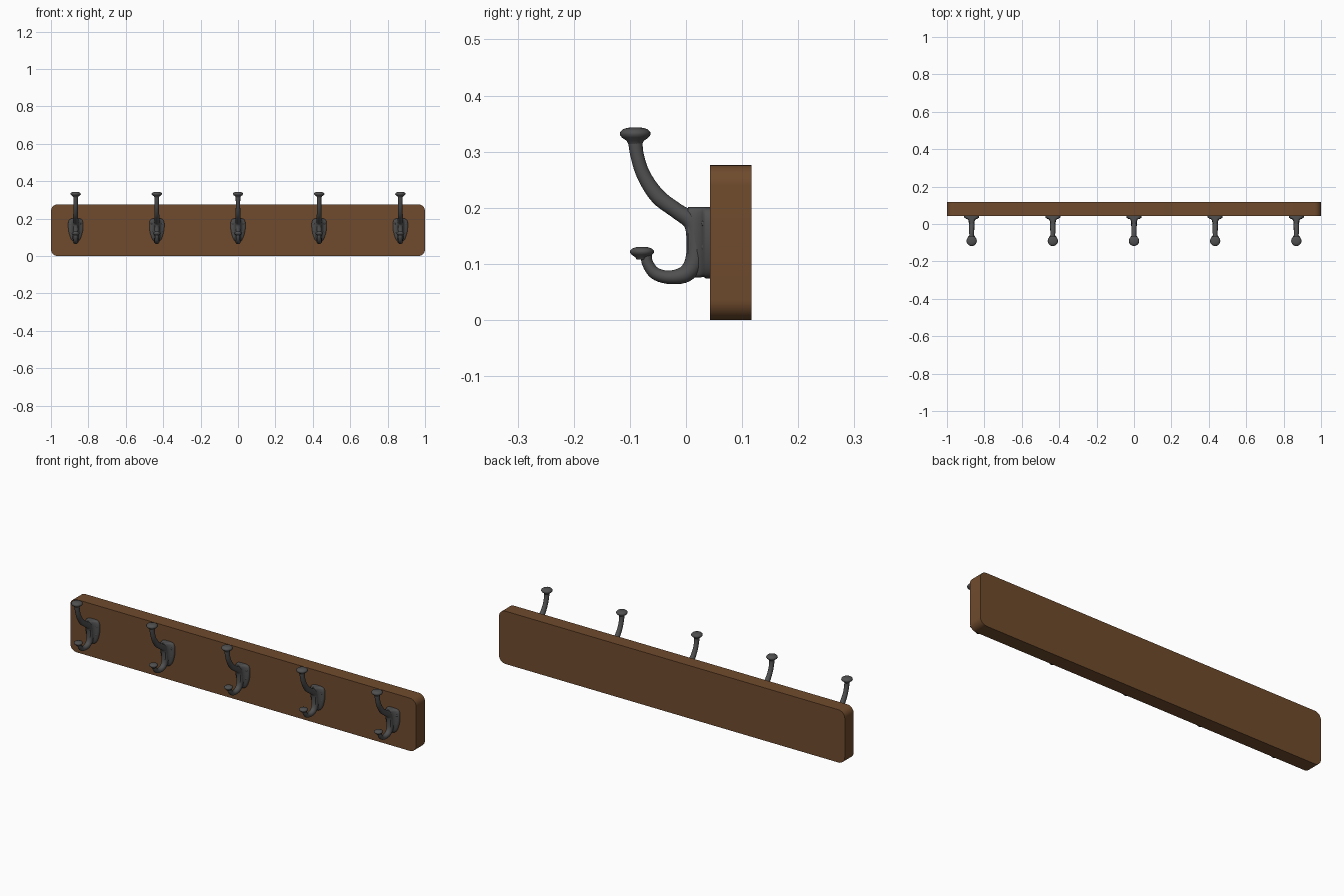
import bpy, bmesh, math
from mathutils import Vector

if "Cube" in bpy.data.objects:
    bpy.data.objects.remove(bpy.data.objects["Cube"])


def material(name, rgb):
    m = bpy.data.materials.new(name)
    m.diffuse_color = (*rgb, 1)
    m.use_nodes = True
    m.node_tree.nodes["Principled BSDF"].inputs["Base Color"].default_value = m.diffuse_color
    return m


def skin(bm, rings):
    # join closed rings of equal size and cap both ends
    loops = [[bm.verts.new(p) for p in r] for r in rings]
    n = len(loops[0])
    for a, b in zip(loops, loops[1:]):
        for i in range(n):
            bm.faces.new((a[i], a[(i + 1) % n], b[(i + 1) % n], b[i]))
    bm.faces.new(loops[0][::-1])
    bm.faces.new(loops[-1])


def spline(pts, steps):
    # Catmull-Rom through the points
    v = [Vector(p) for p in pts]
    v = [2 * v[0] - v[1]] + v + [2 * v[-1] - v[-2]]
    out = []
    for a, b, c, d in zip(v, v[1:], v[2:], v[3:]):
        for s in range(steps):
            t = s / steps
            out.append(0.5 * (2 * b + (c - a) * t + (2 * a - 5 * b + 4 * c - d) * t * t
                              + (3 * b - a - 3 * c + d) * t ** 3))
    return out + [v[-2]]


def sweep(bm, pts, n=20):
    # elliptical tube in the yz plane; points are y, z, thickness, half width
    path = spline(pts, 5)
    rings = []
    for i, p in enumerate(path):
        q, r = path[max(i - 1, 0)], path[min(i + 1, len(path) - 1)]
        t = Vector((r[0] - q[0], r[1] - q[1])).normalized()
        rings.append([(p[3] * math.cos(a), p[0] - t.y * p[2] * math.sin(a),
                       p[1] + t.x * p[2] * math.sin(a))
                      for a in (2 * math.pi * k / n for k in range(n))])
    skin(bm, rings)


def lathe(bm, centre, profile, axis='Z', n=24):
    rings = []
    for r, h in profile:
        ring = []
        for k in range(n):
            a = 2 * math.pi * k / n
            c, s = r * math.cos(a), r * math.sin(a)
            off = (c, s, h) if axis == 'Z' else (c, -h, s)
            ring.append(Vector(centre) + Vector(off))
        rings.append(ring)
    skin(bm, rings)


def finish(bm, name, mat):
    bmesh.ops.recalc_face_normals(bm, faces=bm.faces)
    me = bpy.data.meshes.new(name)
    bm.to_mesh(me)
    bm.free()
    me.materials.append(mat)
    return me


def add(name, me, x=0):
    ob = bpy.data.objects.new(name, me)
    ob.location.x = x
    bpy.context.collection.objects.link(ob)
    return ob


def smooth(ob, angle):
    bpy.ops.object.select_all(action='DESELECT')
    ob.select_set(True)
    bpy.context.view_layer.objects.active = ob
    bpy.ops.object.shade_smooth_by_angle(angle=math.radians(angle))


wood = material("wood", (0.16, 0.07, 0.026))
iron = material("iron", (0.08, 0.08, 0.08))

# backboard with rounded corners
W, H, R = 1.0, 0.276, 0.036
outline = []
for cx, cz, start in ((W - R, H - R, 0), (R - W, H - R, 90), (R - W, R, 180), (W - R, R, 270)):
    for k in range(9):
        a = math.radians(start + k * 90 / 8)
        outline.append((cx + R * math.cos(a), cz + R * math.sin(a)))
bm = bmesh.new()
skin(bm, [[(x, y, z) for x, z in outline] for y in (0.043, 0.1165)])
smooth(add("backboard", finish(bm, "backboard", wood)), 30)

bm = bmesh.new()
# curved upper and lower prongs, one continuous sweep
sweep(bm, [(-0.091, 0.325, .013, .013), (-0.087, 0.293, .012, .012), (-0.075, 0.257, .0125, .012),
           (-0.050, 0.220, .014, .013), (-0.016, 0.194, .014, .014), (0.011, 0.174, .016, .015),
           (0.018, 0.140, .017, .016), (0.015, 0.104, .017, .016), (-0.001, 0.082, .015, .015),
           (-0.030, 0.076, .012, .014), (-0.055, 0.083, .011, .012), (-0.068, 0.100, .010, .011),
           (-0.071, 0.115, .010, .011)])

# shield-shaped mounting plate rising into the central rib
half = [(0.0, 0.201), (0.018, 0.2005), (0.032, 0.196), (0.039, 0.182), (0.040, 0.160),
        (0.038, 0.135), (0.032, 0.110), (0.024, 0.090), (0.014, 0.078), (0.0, 0.074)]
prof = spline(half, 3)
shield = [tuple(p) for p in prof] + [(-p[0], p[1]) for p in prof[-2:0:-1]]
layers = [(0.0435, 1, 1), (0.035, 1, 1), (0.032, .94, .98), (0.029, .72, .98),
          (0.024, .50, .99), (0.014, .38, .99), (0.004, .30, .95)]
skin(bm, [[(x * sx, y, 0.201 + (z - 0.201) * sz) for x, z in shield] for y, sx, sz in layers])

# mushroom knobs on the prong tips
knob = [(.46, 0), (.56, .18), (.86, .38), (1, .56), (.98, .72), (.82, .88), (.5, .98), (.15, 1)]
for y, z, r, h in ((-0.0905, 0.314, 0.0275, 0.029), (-0.0785, 0.108, 0.0215, 0.022)):
    lathe(bm, (0, y, z), [(a * r, b * h) for a, b in knob])

# screw heads
for x, z in ((-.028, .172), (.028, .172), (-.024, .130), (.024, .130)):
    lathe(bm, (x, 0.034, z), [(.006, 0), (.006, .003), (.0045, .0055), (.0015, .0065)], 'Y', 12)
hook = finish(bm, "hook", iron)

# five evenly spaced hooks
for i in range(5):
    ob = add(f"hook_{i + 1}", hook, (i - 2) * 0.434)
    if i == 0:
        smooth(ob, 50)
